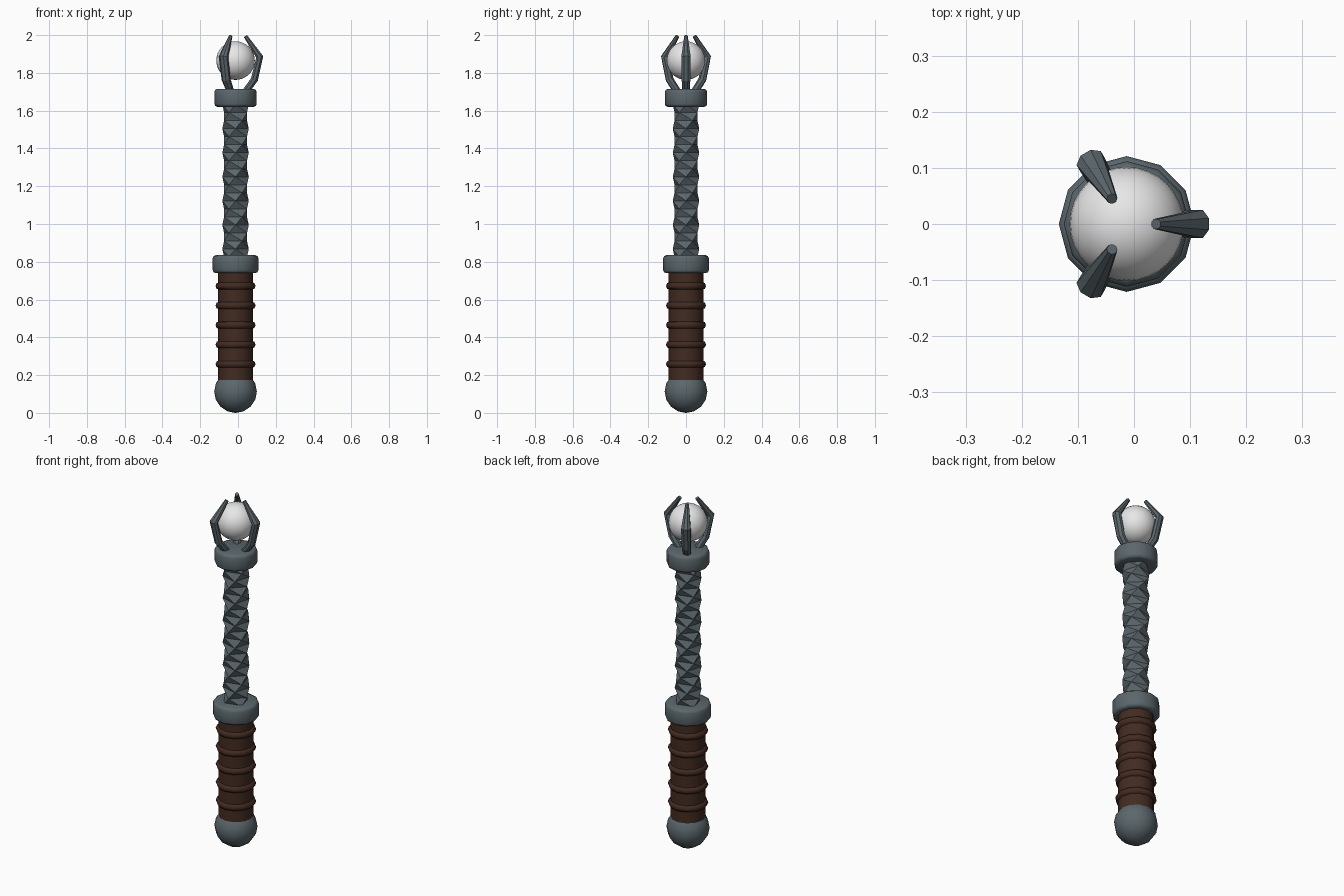
import bpy, bmesh, math

if "Cube" in bpy.data.objects:
    bpy.data.objects.remove(bpy.data.objects["Cube"])

CX = -0.013  # shaft axis, offset because of the three-claw head


def material(name, rgb):
    m = bpy.data.materials.new(name)
    m.diffuse_color = (*rgb, 1)
    m.use_nodes = True
    m.node_tree.nodes["Principled BSDF"].inputs["Base Color"].default_value = m.diffuse_color
    return m


METAL = material("blue grey steel", (0.105, 0.135, 0.15))
LEATHER = material("dark brown leather", (0.055, 0.024, 0.015))
PEARL = material("pale orb", (0.8, 0.8, 0.8))


def finish(name, bm, mat, smooth=None):
    bmesh.ops.recalc_face_normals(bm, faces=bm.faces)
    me = bpy.data.meshes.new(name)
    bm.to_mesh(me)
    bm.free()
    me.materials.append(mat)
    ob = bpy.data.objects.new(name, me)
    bpy.context.collection.objects.link(ob)
    ob.location.x = CX
    if smooth:
        bpy.ops.object.select_all(action='DESELECT')
        ob.select_set(True)
        bpy.context.view_layer.objects.active = ob
        bpy.ops.object.shade_smooth_by_angle(angle=math.radians(smooth))
    return ob


def loft(bm, rings, cap=True):
    """Skin a list of closed rings of points."""
    vs = [[bm.verts.new(p) for p in r] for r in rings]
    n = len(vs[0])
    for a, b in zip(vs, vs[1:]):
        for i in range(n):
            bm.faces.new((a[i], a[(i + 1) % n], b[(i + 1) % n], b[i]))
    if cap:
        bm.faces.new(vs[0][::-1])
        bm.faces.new(vs[-1])


def circle(r, z, n=12, phase=0.0):
    return [(r * math.cos(phase + math.tau * i / n),
             r * math.sin(phase + math.tau * i / n), z) for i in range(n)]


def turned(name, profile, mat, smooth=40, n=12):
    bm = bmesh.new()
    loft(bm, [circle(r, z, n) for r, z in profile])
    return finish(name, bm, mat, smooth)


# Pommel ball
pr = 0.113
turned("pommel", [(max(pr * math.sin(math.pi * k / 8), 0.002),
                   pr - pr * math.cos(math.pi * k / 8)) for k in range(9)], METAL, 50)

# Grip and its raised wrap rings
turned("grip", [(0.092, 0.17), (0.092, 0.76)], LEATHER)
for k in range(5):
    z = 0.258 + 0.1035 * k
    turned("grip_ring", [(0.085, z - 0.02), (0.1, z - 0.015), (0.106, z),
                         (0.1, z + 0.015), (0.085, z + 0.02)], LEATHER, 60)


# Collars with rounded edges
def collar(name, r, z0, z1, b=0.016):
    turned(name, [(r - b, z0), (r - b * 0.3, z0 + b * 0.3), (r, z0 + b), (r, z1 - b),
                  (r - b * 0.3, z1 - b * 0.3), (r - b, z1)], METAL, 50)


collar("lower_collar", 0.121, 0.74, 0.835)
collar("upper_collar", 0.112, 1.62, 1.715)

# Twisted square shaft, 30 degrees per step, split into facets
bm = bmesh.new()
step = 0.0425
loft(bm, [circle(0.07, 1.505 + step * k, 4, math.radians(30 * k)) for k in range(-16, 5)])
bmesh.ops.triangulate(bm, faces=[f for f in bm.faces if abs(f.normal.z) < 0.99])
finish("twisted_shaft", bm, METAL)

# Three claws: tapered bent bars (radius out, height, half depth, half width)
path = [(0.045, 1.69, 0.018, 0.018), (0.1, 1.765, 0.019, 0.023),
        (0.128, 1.885, 0.019, 0.025), (0.052, 1.995, 0.01, 0.009)]
tilt = [0.6, 0.4, -0.2, -0.6]
for c in range(3):
    bm = bmesh.new()
    rings = []
    for (r, z, d, w), t in zip(path, tilt):
        ring = []
        for i in range(8):
            a = math.tau * (i + 0.5) / 8
            u = d * math.cos(a) * 1.08
            ring.append((r + u * math.cos(t), w * math.sin(a) * 1.08, z - u * math.sin(t)))
        rings.append(ring)
    loft(bm, rings)
    finish("claw", bm, METAL).rotation_euler.z = math.tau * c / 3

# Orb
bm = bmesh.new()
bmesh.ops.create_uvsphere(bm, u_segments=32, v_segments=16, radius=0.102)
finish("orb", bm, PEARL, 60).location.z = 1.865
